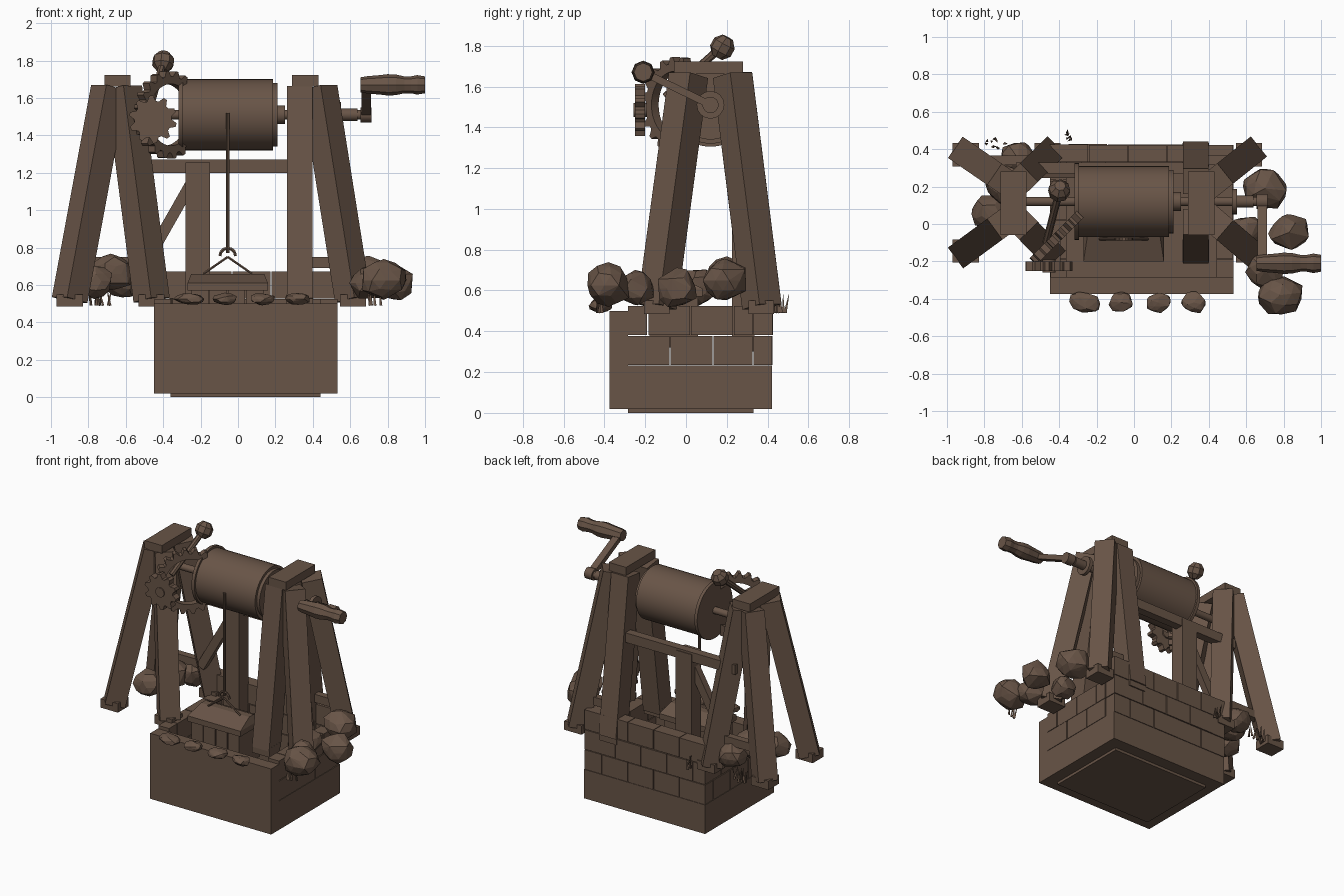
import bpy, bmesh, math, random
from mathutils import Vector, Matrix

random.seed(4)
cube = bpy.data.objects.get("Cube")
if cube:
    bpy.data.objects.remove(cube, do_unlink=True)

brown = bpy.data.materials.new("weathered_brown")
brown.use_nodes = True
COLOUR = (0.14, 0.09, 0.063, 1)
brown.diffuse_color = COLOUR
brown.node_tree.nodes["Principled BSDF"].inputs["Base Color"].default_value = COLOUR


def finish(name, bm, matrix=None, smooth=False):
    if matrix:
        bm.transform(matrix)
    bmesh.ops.recalc_face_normals(bm, faces=bm.faces)
    mesh = bpy.data.meshes.new(name)
    bm.to_mesh(mesh)
    bm.free()
    mesh.materials.append(brown)
    ob = bpy.data.objects.new(name, mesh)
    bpy.context.collection.objects.link(ob)
    if smooth:
        bpy.ops.object.select_all(action='DESELECT')
        ob.select_set(True)
        bpy.context.view_layer.objects.active = ob
        bpy.ops.object.shade_smooth_by_angle(angle=math.radians(35))
    return ob


def add_box(bm, lo, hi):
    lo, hi = Vector(lo), Vector(hi)
    bmesh.ops.create_cube(bm, size=1, matrix=Matrix.Translation((lo + hi) / 2)
                          @ Matrix.Diagonal((*(hi - lo), 1)))


def box(name, lo, hi):
    bm = bmesh.new()
    add_box(bm, lo, hi)
    return finish(name, bm)


def frame(a, b):
    """Matrix at a with z along b - a and x horizontal."""
    z = (Vector(b) - Vector(a)).normalized()
    x = Vector((0, 0, 1)).cross(z)
    x = x.normalized() if x.length > 0.01 else Vector((1, 0, 0))
    rot = Matrix((x, z.cross(x), z)).transposed().to_4x4()
    return Matrix.Translation(a) @ rot


def beam(name, a, b, w, d):
    length = (Vector(b) - Vector(a)).length
    bm = bmesh.new()
    add_box(bm, (-w / 2, -d / 2, 0), (w / 2, d / 2, length))
    return finish(name, bm, frame(a, b))


def lathe(name, a, b, profile, sides=16, smooth=True):
    """Turn (fraction along, radius) pairs around the line a-b."""
    length = (Vector(b) - Vector(a)).length
    bm = bmesh.new()
    rings = [[bm.verts.new((r * math.cos(t), r * math.sin(t), f * length))
              for t in (math.tau * i / sides for i in range(sides))] for f, r in profile]
    for lo, hi in zip(rings, rings[1:]):
        for i in range(sides):
            j = (i + 1) % sides
            bm.faces.new((lo[i], lo[j], hi[j], hi[i]))
    bm.faces.new(rings[0])
    bm.faces.new(rings[-1])
    return finish(name, bm, frame(a, b), smooth)


def rod(name, a, b, r, sides=16):
    return lathe(name, a, b, ((0, r), (1, r)), sides)


def gear(name, centre, axis, teeth, tip, root, hole, thick):
    bm = bmesh.new()
    n = teeth * 4
    loops = []
    for z in (-thick / 2, thick / 2):
        for inner in (False, True):
            loop = []
            for i in range(n):
                t = math.tau * i / n
                r = hole if inner else (tip if i % 4 in (1, 2) else root)
                loop.append(bm.verts.new((r * math.cos(t), r * math.sin(t), z)))
            loops.append(loop)
    out0, in0, out1, in1 = loops
    for i in range(n):
        j = (i + 1) % n
        for p, q in ((out0, out1), (out1, in1), (in1, in0), (in0, out0)):
            bm.faces.new((p[i], p[j], q[j], q[i]))
    return finish(name, bm, frame(centre, Vector(centre) + Vector(axis)))


def rock(name, centre, size):
    """Convex hull of a jittered sphere, for broad irregular facets."""
    bm = bmesh.new()
    bmesh.ops.create_icosphere(bm, subdivisions=2, radius=1)
    points = [v.co * random.uniform(0.83, 1.1) for v in bm.verts]
    bm.clear()
    hull = bmesh.ops.convex_hull(bm, input=[bm.verts.new(p) for p in points])
    bmesh.ops.delete(bm, geom=hull["geom_interior"], context='VERTS')
    turn = Matrix.Rotation(random.uniform(-0.3, 0.3), 4, 'Z')
    return finish(name, bm, Matrix.Translation(centre) @ turn @ Matrix.Diagonal((*size, 1)))


# Well box: floor, solid front wall and low side and back walls
X0, X1, Y0, Y1, T = -0.45, 0.532, -0.375, 0.422, 0.09
box("well_floor", (X0 + T, Y0 + T, 0), (X1 - T, Y1 - T, 0.05))
box("front_wall", (X0, Y0, 0.02), (X1, Y0 + T, 0.5))
box("back_wall_base", (X0, Y1 - T, 0.02), (X1, Y1, 0.232))
for side, x in (("left", X1 - T), ("right", X0)):
    box(side + "_wall_base", (x, Y0 + T, 0.02), (x + T, Y1 - T, 0.232))


# Brick courses with narrow open joints
def bricks(name, start, end, rows, place):
    bm = bmesh.new()
    for row in range(rows):
        z = 0.235 + row * 0.147
        u = start
        step = 0.21 if row % 2 == 0 else 0.1
        while u < end - 0.03:
            v = min(u + step, end)
            if end - v < 0.05:
                v = end
            lo, hi = place(u, v - 0.005, random.uniform(0, 0.005))
            add_box(bm, (*lo, z), (*hi, z + 0.142))
            u, step = v, 0.21
    finish(name, bm)


bricks("back_bricks", X0, X1, 3, lambda u, v, o: ((u, Y1 - T), (v, Y1 + o)))
bricks("left_bricks", Y0 + T, Y1 - T, 2, lambda u, v, o: ((X1 - T, u), (X1 + o - 0.004, v)))
bricks("right_bricks", Y0 + T, Y1 - T, 2, lambda u, v, o: ((X0 - o + 0.004, u), (X0 + T, v)))

# Two four-legged trestles: (cap x, outer top, outer foot, inner top, inner foot)
for side, cap, outs, ins in (("right", -0.645, (-0.69, -0.9), (-0.61, -0.462)),
                             ("left", 0.36, (0.435, 0.615), (0.33, 0.33))):
    box(side + "_cap", (cap - 0.07, -0.06, 1.662), (cap + 0.07, 0.28, 1.722))
    for end, ytop, yfoot in (("front", 0.012, -0.142), ("back", 0.228, 0.372)):
        for kind, (xt, xf) in (("outer", outs), ("inner", ins)):
            label = f"{side}_{end}_{kind}"
            beam(label + "_leg", (xf, yfoot, 0.52), (xt, ytop, 1.655), 0.138, 0.138)
            box(label + "_foot", (xf - 0.07, yfoot - 0.065, 0.485),
                (xf + 0.07, yfoot + 0.06, 0.55))
    beam(side + "_low_rail", (outs[1], 0.34, 0.72), (ins[1], 0.34, 0.72), 0.05, 0.06)

# Rear framing
box("cross_beam", (-0.63, 0.27, 1.2), (0.36, 0.33, 1.27))
box("rear_post", (-0.28, 0.225, 0.3), (-0.15, 0.335, 1.255))
beam("brace", (-0.48, 0.27, 0.74), (-0.23, 0.27, 1.18), 0.05, 0.06)

# Winding drum and shaft
AY, AZ = 0.12, 1.51


def turned(name, x0, x1, r, sides=16):
    return rod(name, (x0, AY, AZ), (x1, AY, AZ), r, sides)


turned("shaft", -0.66, 0.71, 0.025)
turned("drum", -0.3, 0.187, 0.19, 40)
turned("drum_flange", -0.318, -0.295, 0.205, 40)
turned("drum_end", 0.18, 0.21, 0.17, 40)
turned("inner_collar", 0.21, 0.25, 0.05)
turned("outer_collar", 0.525, 0.55, 0.068)
turned("shaft_collar", 0.53, 0.64, 0.033)
turned("crank_boss", 0.655, 0.715, 0.04)

# Crank
GY, GZ = -0.21, 1.67
beam("crank_arm", (0.685, AY, AZ), (0.685, GY, GZ), 0.05, 0.036)
lathe("crank_grip", (0.655, GY, GZ), (1, GY, GZ),
      ((0, 0.04), (0.1, 0.046), (0.3, 0.052), (0.42, 0.057), (0.55, 0.055),
       (0.68, 0.045), (0.78, 0.045), (0.88, 0.052), (1, 0.045)), 8, False)

# Gears and brake lever
gear("ring_gear", (-0.375, -0.035, AZ), (1, -1, 0), 20, 0.235, 0.205, 0.165, 0.05)
gear("small_gear", (-0.455, -0.225, 1.485), (0, 1, 0), 10, 0.128, 0.1, 0.03, 0.05)
rod("small_gear_hub", (-0.455, -0.258, 1.485), (-0.455, -0.19, 1.485), 0.035)
rod("lever", (-0.47, -0.1, 1.55), (-0.4, 0.17, 1.79), 0.02, 8)
lathe("lever_knob", (-0.405, 0.152, 1.745), (-0.395, 0.205, 1.84),
      ((0, 0.03), (0.3, 0.058), (0.7, 0.058), (1, 0.03)), 8, False)

# Rope, hook and hanging crate
RX, RY = -0.055, -0.08
rod("rope", (RX, RY, 0.77), (RX, RY, 1.52), 0.01, 8)
hook = [(RX + 0.042 * math.cos(t), RY, 0.755 + 0.042 * math.sin(t))
        for t in (math.pi * i / 6 for i in range(7))]
for a, b in zip(hook, hook[1:]):
    rod("hook_segment", a, b, 0.009, 6)
for s in (-1, 1):
    rod("bail", (RX, RY, 0.75), (RX + s * 0.13, RY, 0.66), 0.007, 6)
bm = bmesh.new()
for i in range(4):
    add_box(bm, (-0.25 + i * 0.098, -0.18, 0.32), (-0.159 + i * 0.098, 0.06, 0.58))
finish("crate_planks", bm)
bm = bmesh.new()
add_box(bm, (-0.27, -0.2, 0.57), (0.16, 0.08, 0.61))
add_box(bm, (-0.27, -0.2, 0.61), (0.16, 0.08, 0.66))
for v in bm.verts:
    if v.co.z > 0.64:
        v.co.x += 0.02 if v.co.x < 0 else -0.02
        v.co.y += 0.13 if v.co.y < -0.1 else -0.1
finish("crate_lid", bm)

# Rocks around the trestles and pebbles along the front
for x, y, z, r in ((0.7, 0.19, 0.65, 0.122), (0.83, -0.045, 0.61, 0.11),
                   (0.78, -0.38, 0.625, 0.12), (0.7, -0.25, 0.61, 0.1),
                   (0.6, -0.04, 0.6, 0.09), (-0.62, 0.35, 0.62, 0.1),
                   (-0.77, 0.06, 0.62, 0.1), (-0.68, 0.2, 0.66, 0.115)):
    rock("rock", (x, y, z), (r, r * 0.92, r * 0.9))
for x, w in ((-0.26, 0.085), (-0.07, 0.065), (0.13, 0.07), (0.32, 0.07)):
    rock("pebble", (x, -0.42, 0.525), (w, 0.055, 0.032))

# Grass tufts
for x, y in ((-0.76, 0.44), (-0.72, 0.42), (-0.36, 0.47), (0.73, -0.43)):
    for i in range(5):
        foot = Vector((x + random.uniform(-0.04, 0.04), y + random.uniform(-0.02, 0.02), 0.49))
        tip = foot + Vector((random.uniform(-0.02, 0.02), random.uniform(-0.02, 0.02), 0.09))
        lathe("grass_blade", foot, tip, ((0, 0.009), (1, 0.001)), 3, False)
